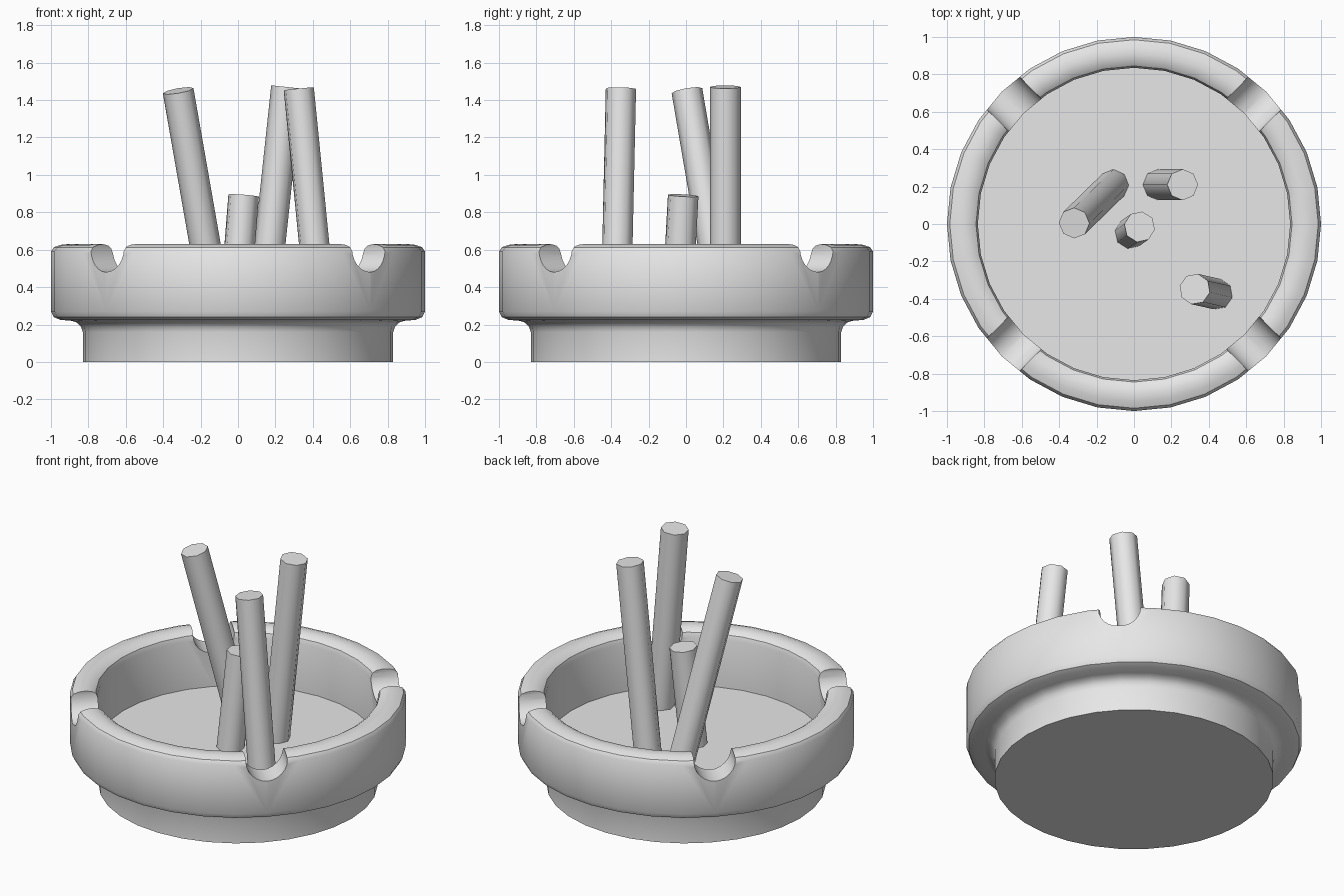
import bpy, bmesh, math
from mathutils import Vector, Matrix

cube = bpy.data.objects.get("Cube")
if cube:
    bpy.data.objects.remove(cube, do_unlink=True)

grey = bpy.data.materials.new("plain grey")
grey.use_nodes = True
grey.diffuse_color = (0.8, 0.8, 0.8, 1)
grey.node_tree.nodes["Principled BSDF"].inputs["Base Color"].default_value = (0.8, 0.8, 0.8, 1)


def make_object(name, bm):
    bmesh.ops.recalc_face_normals(bm, faces=bm.faces)
    mesh = bpy.data.meshes.new(name)
    bm.to_mesh(mesh)
    bm.free()
    mesh.materials.append(grey)
    obj = bpy.data.objects.new(name, mesh)
    bpy.context.collection.objects.link(obj)
    return obj


def activate(obj):
    bpy.ops.object.select_all(action='DESELECT')
    obj.select_set(True)
    bpy.context.view_layer.objects.active = obj


def smooth(obj, degrees):
    activate(obj)
    bpy.ops.object.shade_smooth_by_angle(angle=math.radians(degrees))


def rod(name, start, end, radius, sides):
    start, end = Vector(start), Vector(end)
    axis = end - start
    turn = axis.to_track_quat('Z', 'Y').to_matrix().to_4x4()
    bm = bmesh.new()
    bmesh.ops.create_cone(bm, cap_ends=True, segments=sides, radius1=radius,
                          radius2=radius, depth=axis.length,
                          matrix=Matrix.Translation((start + end) / 2) @ turn)
    return make_object(name, bm)


# Bowl: stepped foot, rounded wall and sunken floor, turned from a profile
FLOOR = 0.26
profile = [(0, 0), (0.83, 0), (0.83, 0.16), (0.84, 0.19), (0.86, 0.21),
           (0.89, 0.22), (0.95, 0.225), (0.985, 0.24), (1, 0.27),
           (1, 0.59), (0.985, 0.613), (0.95, 0.626), (0.91, 0.63),
           (0.87, 0.622), (0.845, 0.605), (0.835, 0.575),
           (0.835, FLOOR), (0, FLOOR)]
bm = bmesh.new()
points = [bm.verts.new((r, 0, z)) for r, z in profile]
edges = [bm.edges.new(pair) for pair in zip(points, points[1:])]
bmesh.ops.spin(bm, geom=points + edges, cent=(0, 0, 0), axis=(0, 0, 1),
               angle=math.tau, steps=32, use_duplicate=False)
bmesh.ops.remove_doubles(bm, verts=bm.verts, dist=0.0005)
bowl = make_object("bowl", bm)

# Four round rest notches cut across the rim on the diagonals
for i in range(4):
    a = math.radians(45 + 90 * i)
    out = Vector((math.cos(a), math.sin(a), 0))
    lift = Vector((0, 0, 0.605))
    cutter = rod("notch_cutter", out * 0.6 + lift, out * 1.2 + lift, 0.125, 24)
    cutter.hide_render = True
    activate(bowl)
    cut = bowl.modifiers.new("notch", 'BOOLEAN')
    cut.operation = 'DIFFERENCE'
    cut.solver = 'EXACT'
    cut.object = cutter
    bpy.ops.object.modifier_apply(modifier=cut.name)
    bpy.data.objects.remove(cutter, do_unlink=True)
smooth(bowl, 35)

# Sticks leaning out of the bowl
sticks = {
    "left_stick": ((-0.11, 0.21, 0.25), (-0.32, 0.005, 1.45)),
    "back_stick": ((0.13, 0.21, 0.25), (0.26, 0.21, 1.47)),
    "front_stick": ((0.445, -0.375, 0.25), (0.325, -0.348, 1.46)),
    "short_stick": ((-0.02, -0.05, 0.25), (0.03, -0.015, 0.89)),
}
for name, (start, end) in sticks.items():
    smooth(rod(name, start, end, 0.083, 8), 50)
